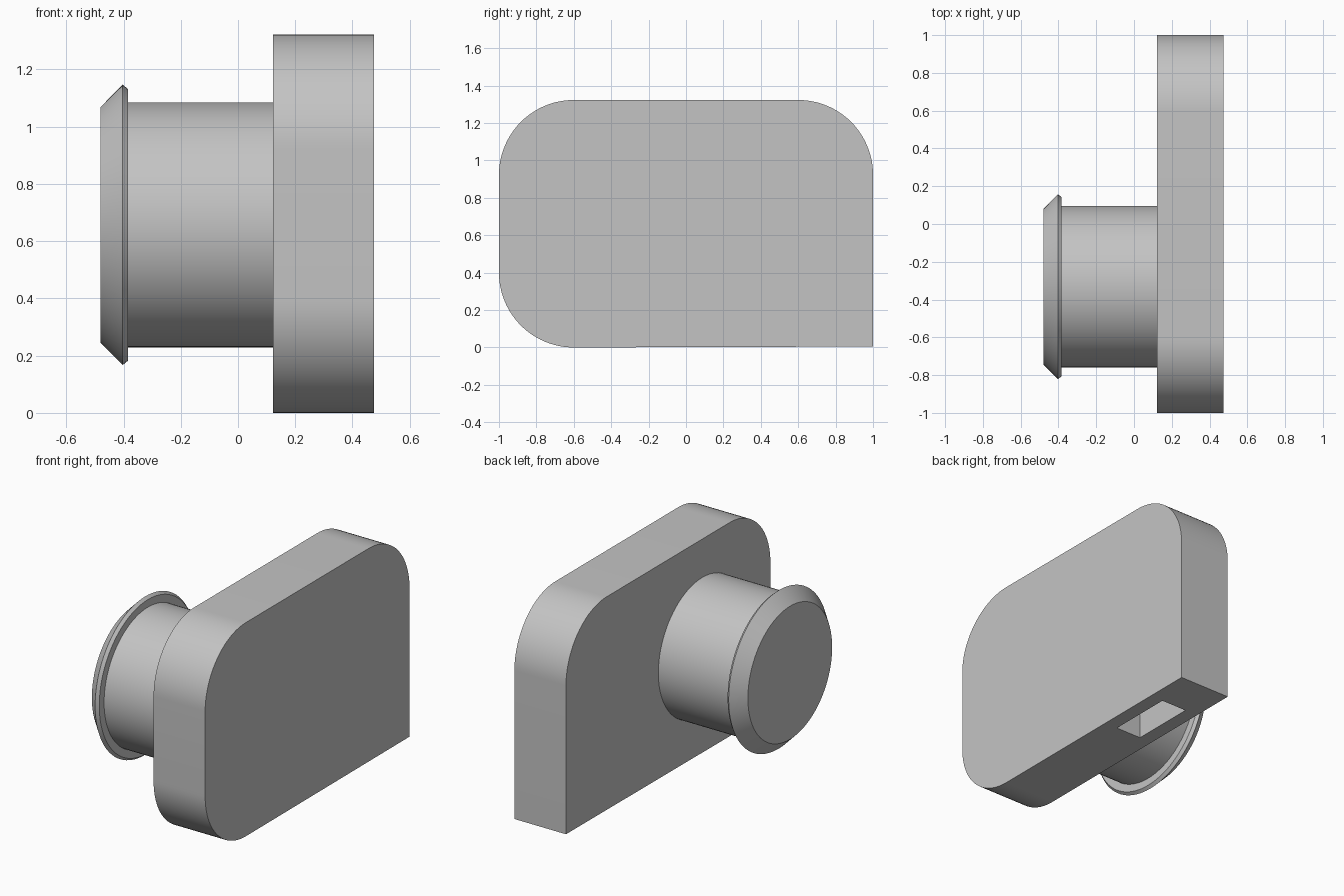
import bpy, bmesh
from math import sin, cos, pi, radians
from mathutils import Matrix, Vector

cube = bpy.data.objects.get("Cube")
if cube:
    bpy.data.objects.remove(cube, do_unlink=True)

grey = bpy.data.materials.new("plain grey")
grey.use_nodes = True
grey.diffuse_color = (0.55, 0.55, 0.55, 1)
grey.node_tree.nodes["Principled BSDF"].inputs["Base Color"].default_value = (0.55, 0.55, 0.55, 1)


def make_object(name, bm):
    bmesh.ops.recalc_face_normals(bm, faces=bm.faces)
    mesh = bpy.data.meshes.new(name)
    bm.to_mesh(mesh)
    bm.free()
    mesh.materials.append(grey)
    obj = bpy.data.objects.new(name, mesh)
    bpy.context.collection.objects.link(obj)
    return obj


def smooth(obj):
    bpy.ops.object.select_all(action="DESELECT")
    obj.select_set(True)
    bpy.context.view_layer.objects.active = obj
    bpy.ops.object.shade_smooth_by_angle(angle=radians(25))


# Plate: outline with three round corners and one sharp one, extruded along x
X0, X1, TOP, R, STEPS = 0.122, 0.475, 1.323, 0.4, 24


def corner(y, z, start):
    angles = [start + pi / 2 * i / STEPS for i in range(STEPS + 1)]
    return [(y + R * cos(a), z + R * sin(a)) for a in angles]


outline = [(1, 0.005)]
outline += corner(1 - R, TOP - R, 0)
outline += corner(R - 1, TOP - R, pi / 2)
outline += corner(R - 1, R, pi)

bm = bmesh.new()
face = bm.faces.new([bm.verts.new((X0, y, z)) for y, z in outline])
extruded = bmesh.ops.extrude_face_region(bm, geom=[face], use_keep_orig=True)
moved = [g for g in extruded["geom"] if isinstance(g, bmesh.types.BMVert)]
bmesh.ops.translate(bm, verts=moved, vec=(X1 - X0, 0, 0))
plate = make_object("plate", bm)

# Rectangular slot cut up into the underside
DEPTH = 0.4
bm = bmesh.new()
bmesh.ops.create_cube(bm, size=1)
bmesh.ops.scale(bm, verts=bm.verts, vec=(0.177, 0.415, 2 * DEPTH))
bmesh.ops.translate(bm, verts=bm.verts, vec=(0.298, 0.512, 0))
cutter = make_object("slot_cutter", bm)
cutter.hide_render = True
cut = plate.modifiers.new("slot", "BOOLEAN")
cut.operation = "DIFFERENCE"
cut.solver = "EXACT"
cut.object = cutter
bpy.context.view_layer.objects.active = plate
bpy.ops.object.modifier_apply(modifier=cut.name)
bpy.data.objects.remove(cutter, do_unlink=True)
smooth(plate)

# Round boss with a bevelled lip, turned around an axis along x
profile = [(X0, 0), (X0, 0.428), (-0.385, 0.428), (-0.385, 0.475),
           (-0.403, 0.49), (-0.48, 0.412), (-0.48, 0)]
bm = bmesh.new()
points = [bm.verts.new((x, 0, r)) for x, r in profile]
edges = [bm.edges.new(pair) for pair in zip(points, points[1:])]
bmesh.ops.spin(bm, geom=points + edges, cent=(0, 0, 0), axis=(1, 0, 0),
               angle=2 * pi, steps=96, use_duplicate=False)
bmesh.ops.remove_doubles(bm, verts=bm.verts, dist=0.0005)
bmesh.ops.transform(bm, matrix=Matrix.Translation(Vector((0, -0.332, 0.657))), verts=bm.verts)
boss = make_object("lipped_boss", bm)
smooth(boss)
